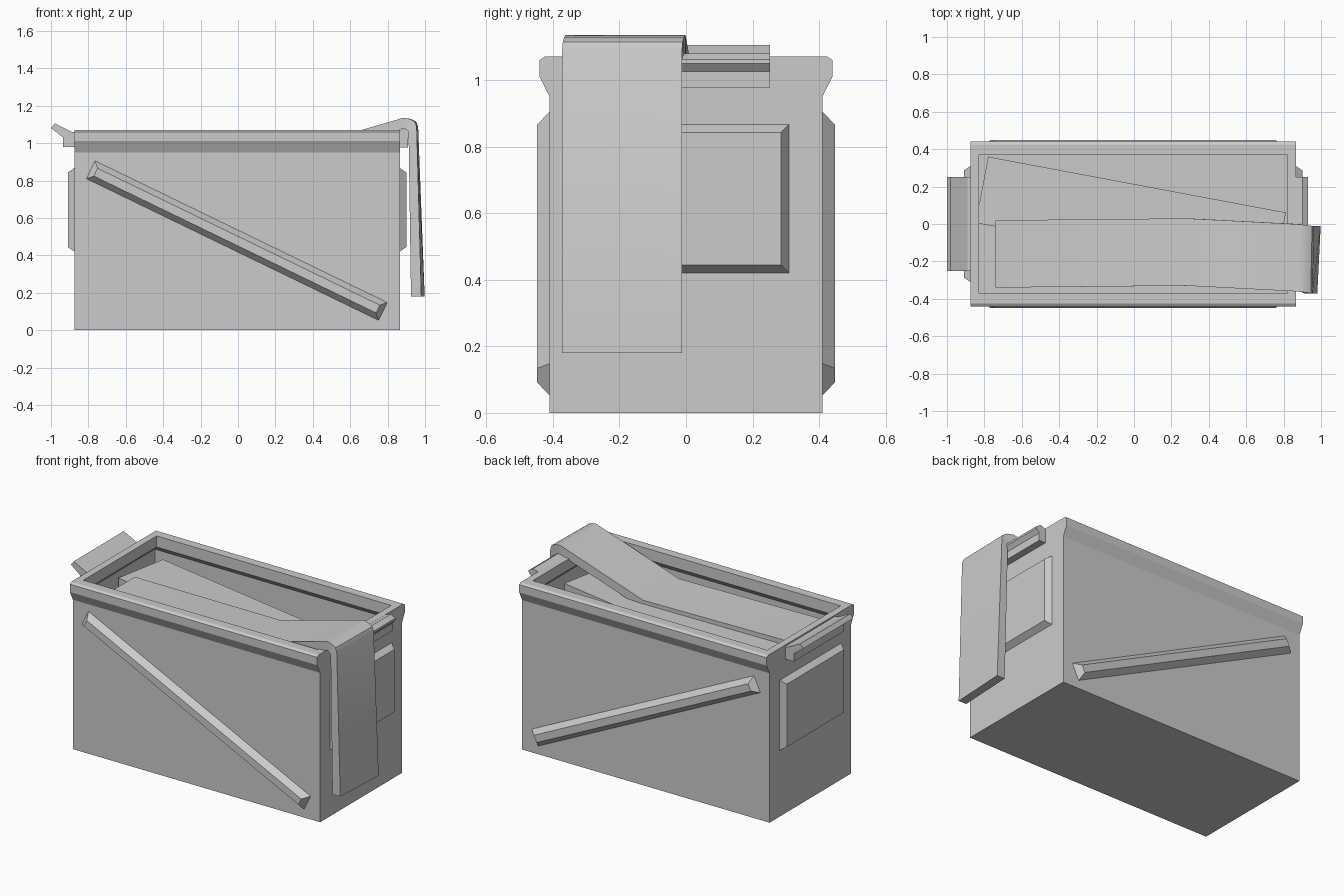
import bpy, bmesh, math
from mathutils import Vector

if "Cube" in bpy.data.objects:
    bpy.data.objects.remove(bpy.data.objects["Cube"])


def finish(name, bm):
    bmesh.ops.recalc_face_normals(bm, faces=bm.faces)
    me = bpy.data.meshes.new(name)
    bm.to_mesh(me)
    bm.free()
    ob = bpy.data.objects.new(name, me)
    bpy.context.collection.objects.link(ob)
    return ob


def loft(name, loops):
    """Skin a list of equal-length vertex loops and cap both ends."""
    bm = bmesh.new()
    rings = [[bm.verts.new(p) for p in loop] for loop in loops]
    n = len(rings[0])
    for a, b in zip(rings, rings[1:]):
        for i in range(n):
            j = (i + 1) % n
            bm.faces.new((a[i], a[j], b[j], b[i]))
    bm.faces.new(rings[0])
    bm.faces.new(rings[-1])
    return finish(name, bm)


def rect(hx, hy, z, cx=-0.005):
    return [(cx + sx * hx, sy * hy, z) for sx, sy in ((-1, -1), (1, -1), (1, 1), (-1, 1))]


def smooth(ob):
    bpy.context.view_layer.objects.active = ob
    ob.select_set(True)
    bpy.ops.object.shade_smooth_by_angle(angle=math.radians(32))
    ob.select_set(False)


# Open box: outer wall, flared rim on the long sides, hollow inside
loft("box_body", [rect(*r) for r in (
    (.87, .41, 0), (.87, .41, .95), (.87, .44, 1.01), (.87, .44, 1.06), (.87, .425, 1.07),
    (.825, .368, 1.07), (.825, .368, 1.0), (.853, .39, .97), (.853, .39, .03))])

# Diagonal raised ribs on front and back
a, b = Vector((-.7875, .8575)), Vector((.775, .10))
d = (b - a).normalized()
n = Vector((-d.y, d.x))
for side, label in ((-1, "front"), (1, "back")):
    loops = []
    for y, inset in ((.40, 0), (.41, 0), (.448, .03)):
        w = .053 - inset
        p, q = a + d * inset, b - d * inset
        loops.append([(c.x, side * y, c.y) for c in (p - n * w, q - n * w, q + n * w, p + n * w)])
    loft(label + "_rib", loops)

# Raised panels on both ends
for side, label in ((-1, "left"), (1, "right")):
    loops = []
    for x, i in ((.86, 0), (.87, 0), (.905, .024)):
        loops.append([(-.005 + side * x, sy * (.31 - i), z)
                      for sy, z in ((-1, .42 + i), (1, .42 + i), (1, .867 - i), (-1, .867 - i))])
    loft(label + "_end_panel", loops)

# Latch lip on the left and hinge bar on the right
for name, prof in (
    ("left_latch", [(-.86, .98), (-.935, .98), (-.935, 1.03), (-1.0, 1.08),
                    (-.98, 1.105), (-.89, 1.06), (-.86, 1.06)]),
    ("right_hinge", [(.85, .977), (.91, .977), (.91, 1.025), (.93, 1.05),
                     (.93, 1.062), (.90, 1.08), (.85, 1.065)])):
    loft(name, [[(x, y, z) for x, z in prof] for y in (-.252, .252)])

# Lower strap lying at an angle inside the box
u = Vector((1, -.1875)).normalized()
v = Vector((u.y, -u.x))
c = Vector((-.78, .36))
plan = [c, c + u * 1.62, c + u * 1.62 + v * .36, c + v * .36]
loft("inner_strap", [[(p.x, p.y, z) for p in plan] for z in (.88, .937)])

# Long strap draped over the right end: top x/z, underside x/z, front y, skew
path = [(-.74, .967, -.74, .91, -.34, 0),
        (.28, .96, .29, .905, -.33, 0),
        (.86, 1.128, .875, 1.076, -.36, 0),
        (.882, 1.135, .89, 1.077, -.362, .002),
        (.92, 1.129, .90, 1.073, -.366, .005),
        (.945, 1.115, .908, 1.065, -.37, .007),
        (.955, 1.09, .912, 1.05, -.372, .008),
        (.98, .18, .925, .18, -.372, .018)]
strap = loft("draped_strap", [
    [(x, y, z), (x + s, y + .36, z), (xi + s, y + .36, zi), (xi, y, zi)]
    for x, z, xi, zi, y, s in path])
smooth(strap)
